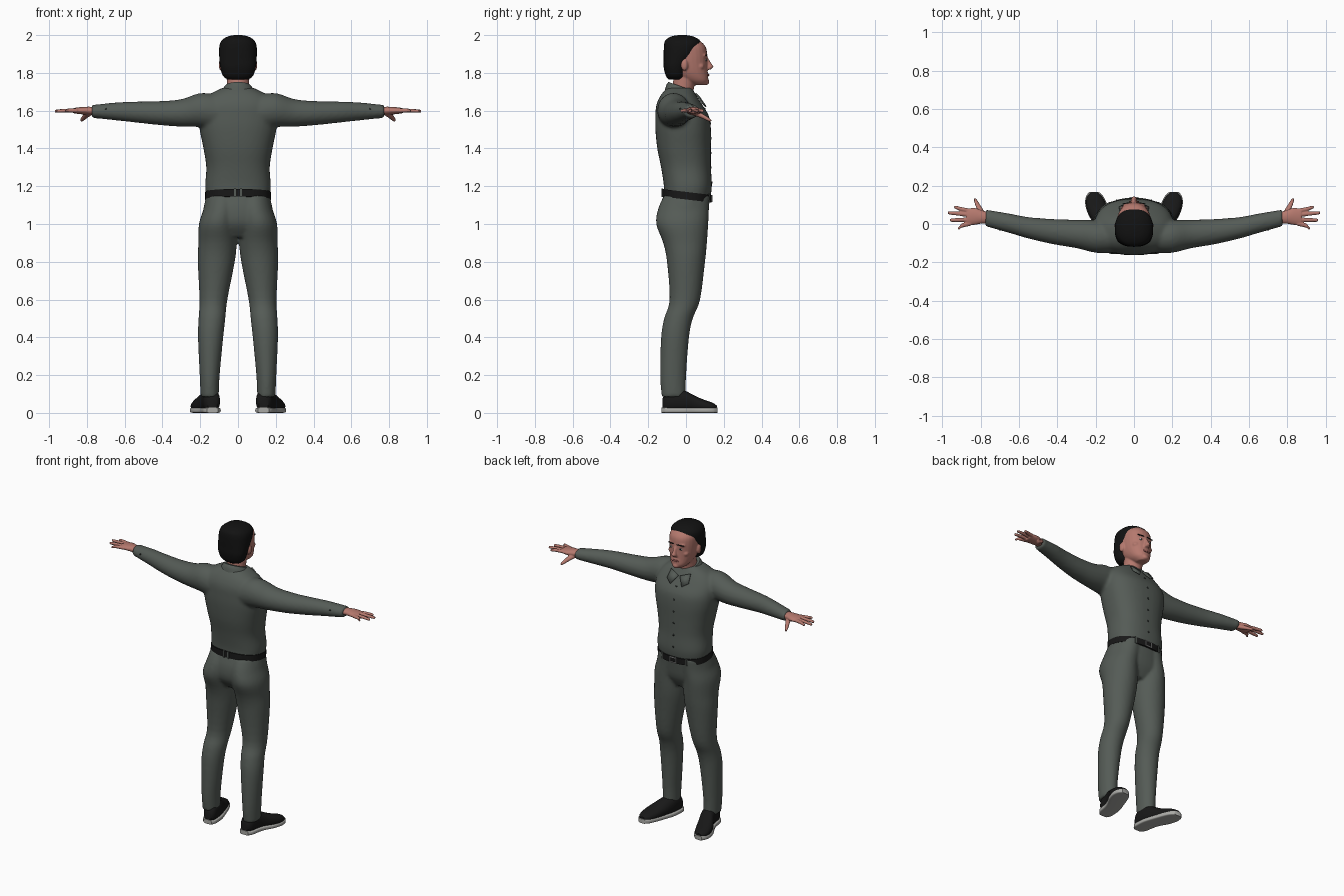
import bpy, bmesh, math
from mathutils import Vector, Matrix
from mathutils.bvhtree import BVHTree

cube = bpy.data.objects.get("Cube")
if cube:
    bpy.data.objects.remove(cube, do_unlink=True)


def material(name, colour):
    m = bpy.data.materials.new(name)
    m.use_nodes = True
    m.diffuse_color = (*colour, 1)
    for node in m.node_tree.nodes:
        if node.type == 'BSDF_PRINCIPLED':
            node.inputs["Base Color"].default_value = (*colour, 1)
    return m


CLOTH = material("grey_green_cloth", (.09, .105, .093))
SKIN = material("skin", (.46, .19, .155))
HAIR = material("black_hair", (.006, .006, .006))
LEATHER = material("black_leather", (.009, .009, .009))
SOLE = material("pale_rubber", (.4, .4, .38))
METAL = material("buckle_metal", (.35, .35, .35))
DARK = material("dark_button", (.025, .03, .027))
LIPS = material("lips", (.34, .11, .1))
WHITE = material("eye_white", (.6, .58, .55))


def spline(rows, steps):
    """Smooth interpolation through the section rows."""
    out = []
    for i in range(len(rows) - 1):
        p0, p1 = rows[max(i - 1, 0)], rows[i]
        p2, p3 = rows[i + 1], rows[min(i + 2, len(rows) - 1)]
        for s in range(steps):
            t = s / steps
            out.append([b + .5 * t * (c - a + t * (2*a - 5*b + 4*c - d + t * (3*(b - c) + d - a)))
                        for a, b, c, d in zip(p0, p1, p2, p3)])
    return out + [list(rows[-1])]


def loft(bm, rows, axis='z', side=1, power=2.0, n=28, steps=4):
    """Closed skin over rows of (position on axis, centre a, centre b, radius a, radius b)."""
    rings = []
    for t, a, b, ra, rb in spline(rows, steps):
        ring = []
        for k in range(n):
            c, s = math.cos(math.tau * k / n), math.sin(math.tau * k / n)
            u = a + ra * math.copysign(abs(c) ** (2 / power), c)
            v = b + rb * math.copysign(abs(s) ** (2 / power), s)
            co = {'x': (t, u, v), 'y': (u, t, v), 'z': (u, v, t)}[axis]
            ring.append(bm.verts.new((co[0] * side, co[1], co[2])))
        rings.append(ring)
    for r, q in zip(rings, rings[1:]):
        for k in range(n):
            bm.faces.new((r[k], r[(k + 1) % n], q[(k + 1) % n], q[k]))
    bm.faces.new(rings[0])
    bm.faces.new(rings[-1])


def ball(bm, centre, size):
    bmesh.ops.create_uvsphere(bm, u_segments=16, v_segments=10, radius=1,
                              matrix=Matrix.Translation(centre) @ Matrix.Diagonal((*size, 1)))


def box(bm, centre, size):
    bmesh.ops.create_cube(bm, size=1,
                          matrix=Matrix.Translation(centre) @ Matrix.Diagonal((*size, 1)))


def finish(bm, name, mat, voxel=0, smooth=4):
    """Turn the bmesh into an object; a voxel size fuses its pieces into one skin."""
    bmesh.ops.recalc_face_normals(bm, faces=bm.faces)
    me = bpy.data.meshes.new(name)
    bm.to_mesh(me)
    bm.free()
    ob = bpy.data.objects.new(name, me)
    bpy.context.collection.objects.link(ob)
    me.materials.append(mat)
    bpy.ops.object.select_all(action='DESELECT')
    ob.select_set(True)
    bpy.context.view_layer.objects.active = ob
    bpy.ops.object.shade_smooth_by_angle(angle=math.radians(45))
    if voxel:
        fuse = ob.modifiers.new("fuse", 'REMESH')
        fuse.mode, fuse.voxel_size, fuse.use_smooth_shade = 'VOXEL', voxel, True
        relax = ob.modifiers.new("relax", 'SMOOTH')
        relax.factor, relax.iterations = .5, smooth
    return ob


def front_finder(ob):
    """Returns a function giving the front surface point at x, z."""
    bpy.context.view_layer.update()
    tree = BVHTree.FromObject(ob, bpy.context.evaluated_depsgraph_get())

    def find(x, z):
        hit = tree.ray_cast(Vector((x, 1, z)), Vector((0, -1, 0)))[0]
        return hit or Vector((x, .1, z))
    return find


# Shirt: torso and both sleeves fused
bm = bmesh.new()
loft(bm, [(1.13, 0, .005, .165, .122), (1.2, 0, .01, .174, .127), (1.3, 0, 0, .168, .132),
          (1.4, 0, -.01, .183, .142), (1.5, 0, -.015, .203, .147), (1.57, 0, -.02, .208, .142),
          (1.63, 0, -.035, .2, .122), (1.68, 0, -.04, .16, .095), (1.72, 0, -.035, .085, .067)],
     power=2.4, n=40)
for side in (1, -1):
    loft(bm, [(.1, -.07, 1.59, .08, .095), (.2, -.065, 1.603, .085, .09),
              (.3, -.052, 1.588, .074, .073), (.42, -.04, 1.587, .066, .063),
              (.55, -.02, 1.593, .056, .055), (.65, .004, 1.596, .051, .047),
              (.775, .032, 1.596, .044, .034)], 'x', side)
shirt = finish(bm, "shirt", CLOTH, .01, 5)
chest = front_finder(shirt)

# Trousers: pelvis and both legs fused
bm = bmesh.new()
loft(bm, [(.93, 0, -.01, .1, .08), (1, 0, -.015, .19, .122), (1.08, 0, -.01, .183, .13),
          (1.16, 0, .006, .166, .122)], power=2.3, n=40)
for side in (1, -1):
    loft(bm, [(.085, .15, -.065, .048, .064), (.2, .15, -.068, .053, .069),
              (.4, .145, -.058, .067, .074), (.5, .138, -.04, .071, .076),
              (.6, .13, -.006, .074, .081), (.8, .115, 0, .098, .101),
              (.9, .108, -.005, .102, .116), (1, .106, -.02, .101, .138),
              (1.08, .09, -.013, .092, .135), (1.15, .08, .005, .086, .122)], 'z', side)
finish(bm, "trousers", CLOTH, .0095, 4)

# Belt, tilted down towards the front, with loops and a buckle
bm = bmesh.new()
loft(bm, [(1.13, 0, .005, .174, .131), (1.17, 0, .006, .174, .131)], power=2.35, n=48, steps=1)
for v in bm.verts:
    v.co.z -= .12 * v.co.y
finish(bm, "belt", LEATHER)
bm = bmesh.new()
for x in (-.016, .016):
    box(bm, (x, -.126, 1.165), (.009, .008, .046))
for x in (-.09, .09):
    box(bm, (x, .122, 1.136), (.01, .012, .046))
finish(bm, "belt_loops", CLOTH)
bm = bmesh.new()
for x in (-.022, .022):
    box(bm, (x, .136, 1.134), (.005, .008, .036))
for z in (1.118, 1.15):
    box(bm, (0, .136, z), (.048, .008, .005))
finish(bm, "buckle", METAL)

# Collar band and its two folded points
bm = bmesh.new()
loft(bm, [(1.675, 0, -.03, .1, .083), (1.71, 0, -.028, .083, .076), (1.73, 0, -.026, .07, .067)])
for v in bm.verts:
    v.co.z -= .35 * (v.co.y + .03)
finish(bm, "collar", CLOTH)
bm = bmesh.new()
for side in (1, -1):
    corners = [bm.verts.new((x * side, chest(x * side, z).y + lift, z)) for x, z, lift in
               ((.006, 1.668, .006), (.07, 1.69, .006), (.078, 1.64, .008), (.042, 1.618, .009))]
    bm.faces.new(corners)
flaps = finish(bm, "collar_points", CLOTH)
flaps.modifiers.new("thickness", 'SOLIDIFY').thickness = .008

# Buttons down the shirt front and beside the cuffs
bm = bmesh.new()
for i in range(6):
    ball(bm, chest(0, 1.22 + .078 * i), (.006, .004, .006))
for side in (1, -1):
    for x in (.7, .74):
        ball(bm, (x * side, -.03 + (x - .7), 1.61), (.005, .005, .005))
finish(bm, "buttons", DARK)

# Hands: palm, four spread fingers and a lowered thumb
for side, label in ((1, "left"), (-1, "right")):
    bm = bmesh.new()
    loft(bm, [(.74, .03, 1.597, .03, .022), (.79, .036, 1.6, .034, .021),
              (.83, .04, 1.6, .044, .019), (.872, .037, 1.6, .043, .014)], 'x', side)
    for y0, y1, tip in ((.068, .087, .938), (.047, .058, .97), (.023, .02, .96), (.003, -.022, .918)):
        loft(bm, [(.85, y0, 1.6, .012, .011), (.9, (y0 + y1) / 2, 1.601, .011, .01),
                  (tip - .008, y1, 1.598, .009, .008), (tip, y1, 1.597, .004, .004)],
             'x', side, n=12)
    loft(bm, [(.04, .785, 1.59, .022, .016), (.08, .805, 1.574, .016, .014),
              (.115, .822, 1.556, .011, .011), (.135, .83, 1.546, .005, .005)], 'y', side, n=12)
    finish(bm, label + "_hand", SKIN, .004, 2)

# Head: skull, jaw, neck, nose, brow and ears fused
bm = bmesh.new()
loft(bm, [(1.6, 0, -.03, .06, .06), (1.72, 0, -.016, .058, .058), (1.8, 0, 0, .06, .06)])
loft(bm, [(1.735, 0, .072, .03, .034), (1.76, 0, .05, .057, .068), (1.8, 0, .02, .076, .095),
          (1.85, 0, .005, .086, .108), (1.9, 0, 0, .09, .112), (1.94, 0, -.004, .088, .107),
          (1.97, 0, -.01, .07, .083), (1.985, 0, -.015, .04, .05)], power=2.2)
loft(bm, [(1.885, 0, .106, .009, .008), (1.85, 0, .119, .011, .016), (1.832, 0, .125, .016, .021),
          (1.817, 0, .115, .017, .014)], n=16)
ball(bm, (0, .108, 1.752), (.022, .016, .016))
ball(bm, (0, .106, 1.79), (.03, .014, .016))
for side in (1, -1):
    ball(bm, (.033 * side, .097, 1.893), (.026, .013, .009))
    ball(bm, (.05 * side, .075, 1.835), (.022, .022, .02))
    ball(bm, (.09 * side, -.008, 1.842), (.012, .019, .031))
head = finish(bm, "head", SKIN, .005, 3)
face = front_finder(head)

# Facial details
eyes, pupils, brows = bmesh.new(), bmesh.new(), bmesh.new()
for x in (-.034, .034):
    spot = face(x, 1.868)
    ball(eyes, spot, (.013, .004, .006))
    ball(pupils, spot + Vector((0, .002, 0)), (.005, .004, .005))
    for dx in (-.014, 0, .014):
        ball(brows, face(x + dx, 1.894), (.012, .003, .004))
finish(eyes, "eyes", WHITE)
finish(pupils, "pupils", HAIR)
finish(brows, "eyebrows", HAIR)
bm = bmesh.new()
for x in (-.014, 0, .014):
    ball(bm, face(x, 1.789), (.012, .004, .006))
finish(bm, "mouth", LIPS)

# Short hair
bm = bmesh.new()
loft(bm, [(1.765, 0, -.055, .055, .036), (1.785, 0, -.055, .08, .052), (1.83, 0, -.055, .094, .063),
          (1.87, 0, -.044, .098, .074), (1.91, 0, -.028, .1, .09), (1.95, 0, -.019, .097, .097),
          (1.975, 0, -.018, .083, .089), (1.993, 0, -.02, .053, .057), (2, 0, -.02, .018, .02)],
     power=2.4, n=36)
finish(bm, "hair", HAIR)

# Shoes with pale soles, turned slightly outwards, and bare ankles
shoe = [(-.125, .135, .045, .025, .03), (-.1, .138, .06, .042, .055), (-.04, .145, .065, .047, .06),
        (0, .157, .06, .05, .055), (.05, .18, .046, .055, .043), (.1, .197, .036, .053, .032),
        (.14, .205, .03, .041, .024), (.163, .208, .026, .02, .013)]
for side, label in ((1, "left"), (-1, "right")):
    bm = bmesh.new()
    loft(bm, shoe, 'y', side, power=2.3)
    finish(bm, label + "_shoe", LEATHER)
    bm = bmesh.new()
    loft(bm, [(y * 1.03, cx, .014, rx + .004, .014) for y, cx, cz, rx, rz in shoe],
         'y', side, power=5)
    finish(bm, label + "_sole", SOLE)
    bm = bmesh.new()
    loft(bm, [(.06, .147, -.055, .036, .045), (.15, .148, -.062, .036, .045)], 'z', side)
    finish(bm, label + "_ankle", SKIN)
